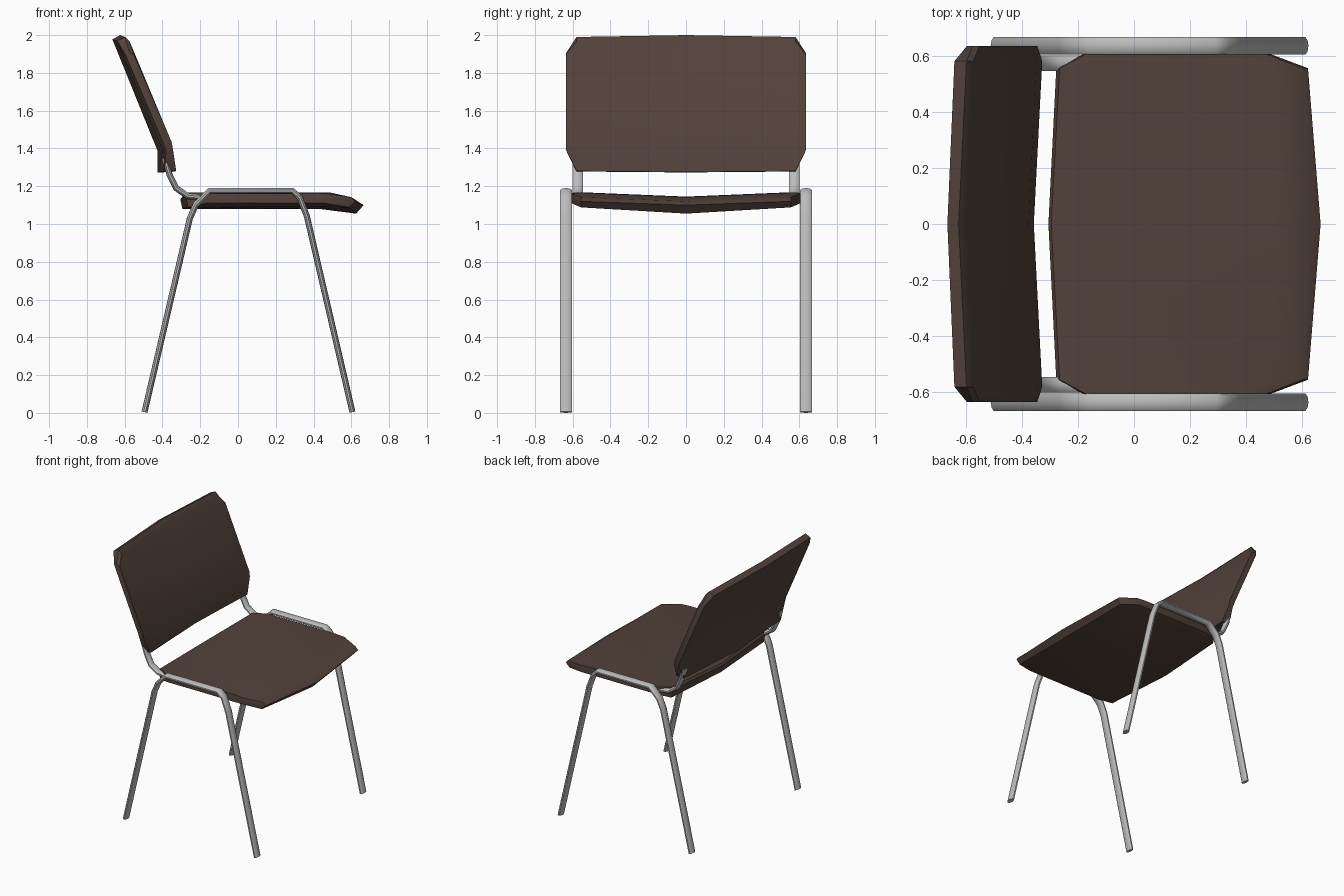
import bpy, bmesh, math
from mathutils import Vector

if "Cube" in bpy.data.objects:
    bpy.data.objects.remove(bpy.data.objects["Cube"])


def material(name, rgb):
    m = bpy.data.materials.new(name)
    m.diffuse_color = (*rgb, 1)
    m.use_nodes = True
    m.node_tree.nodes["Principled BSDF"].inputs["Base Color"].default_value = m.diffuse_color
    return m


BROWN = material("dark brown upholstery", (0.085, 0.054, 0.043))
GREY = material("grey steel", (0.5, 0.5, 0.5))


def loft(name, rings, mat, angle):
    """Skin a list of equal-length closed rings and cap both ends."""
    bm = bmesh.new()
    vs = [[bm.verts.new(p) for p in r] for r in rings]
    n = len(rings[0])
    for a, b in zip(vs, vs[1:]):
        for i in range(n):
            j = (i + 1) % n
            bm.faces.new((a[i], a[j], b[j], b[i]))
    bm.faces.new(vs[0])
    bm.faces.new(vs[-1])
    bmesh.ops.recalc_face_normals(bm, faces=bm.faces)
    me = bpy.data.meshes.new(name)
    bm.to_mesh(me)
    bm.free()
    me.materials.append(mat)
    ob = bpy.data.objects.new(name, me)
    bpy.context.collection.objects.link(ob)
    bpy.ops.object.select_all(action='DESELECT')
    ob.select_set(True)
    bpy.context.view_layer.objects.active = ob
    bpy.ops.object.shade_smooth_by_angle(angle=math.radians(angle))
    return ob


def oval_tube(name, path, y, half_w, half_t, sides=10):
    """Sweep an oval along an x-z path, with mitred bends."""
    pts = [Vector(p) for p in path]
    rings = []
    for i, p in enumerate(pts):
        d0 = (p - pts[max(i - 1, 0)]).normalized()
        d1 = (pts[min(i + 1, len(pts) - 1)] - p).normalized()
        t = (d0 + d1).normalized()
        ref = d1 if i == 0 else d0
        k = half_t / max(t.dot(ref), 0.5)
        n = Vector((-t.y, t.x))
        ring = []
        for s in range(sides):
            a = 2 * math.pi * (s + 0.5) / sides
            q = p + n * (k * math.sin(a))
            ring.append((q.x, y + half_w * math.cos(a), q.y))
        rings.append(ring)
    return loft(name, rings, GREY, 50)


def cushion(name, sections, mat):
    """Mirror x-z sections given as (y, points) from the edge to y = 0."""
    full = sections + [(-y, pts) for y, pts in reversed(sections[:-1])]
    return loft(name, [[(x, y, z) for x, z in pts] for y, pts in full], mat, 40)


# Seat: dished pad with a drooping front lip
cushion("seat", [
    (0.606, [(-0.18, 1.15), (-0.17, 1.165), (0.40, 1.165), (0.47, 1.16),
             (0.485, 1.14), (0.46, 1.11), (0.40, 1.11), (-0.17, 1.11)]),
    (0.555, [(-0.277, 1.15), (-0.265, 1.168), (0.49, 1.166), (0.60, 1.142),
             (0.62, 1.12), (0.59, 1.088), (0.43, 1.09), (-0.265, 1.088)]),
    (0.0, [(-0.305, 1.13), (-0.295, 1.145), (0.50, 1.143), (0.63, 1.12),
           (0.665, 1.10), (0.625, 1.055), (0.43, 1.08), (-0.295, 1.08)]),
], BROWN)

# Backrest: leaning pad, curved around the sitter
cushion("backrest", [
    (0.635, [(-0.575, 1.905), (-0.55, 1.895), (-0.35, 1.43), (-0.345, 1.39),
             (-0.38, 1.39), (-0.395, 1.43), (-0.595, 1.895)]),
    (0.58, [(-0.597, 1.99), (-0.573, 1.965), (-0.348, 1.40), (-0.327, 1.28),
            (-0.39, 1.278), (-0.40, 1.39), (-0.64, 1.97)]),
    (0.0, [(-0.625, 2.0), (-0.60, 1.97), (-0.375, 1.40), (-0.357, 1.275),
           (-0.426, 1.273), (-0.425, 1.385), (-0.665, 1.977)]),
], BROWN)

# Steel side frames and the bent supports carrying the backrest
LEGS = [(-0.495, 0.004), (-0.255, 1.03), (-0.222, 1.105), (-0.15, 1.175),
        (0.287, 1.175), (0.327, 1.14), (0.365, 1.04), (0.606, 0.004)]
SUPPORT = [(-0.39, 1.35), (-0.362, 1.26), (-0.328, 1.19), (-0.265, 1.147),
           (-0.16, 1.138), (0.40, 1.138)]
for side, s in (("right", 1), ("left", -1)):
    oval_tube(side + "_leg_frame", LEGS, s * 0.635, 0.033, 0.016)
    oval_tube(side + "_back_support", SUPPORT, s * 0.573, 0.029, 0.016)
